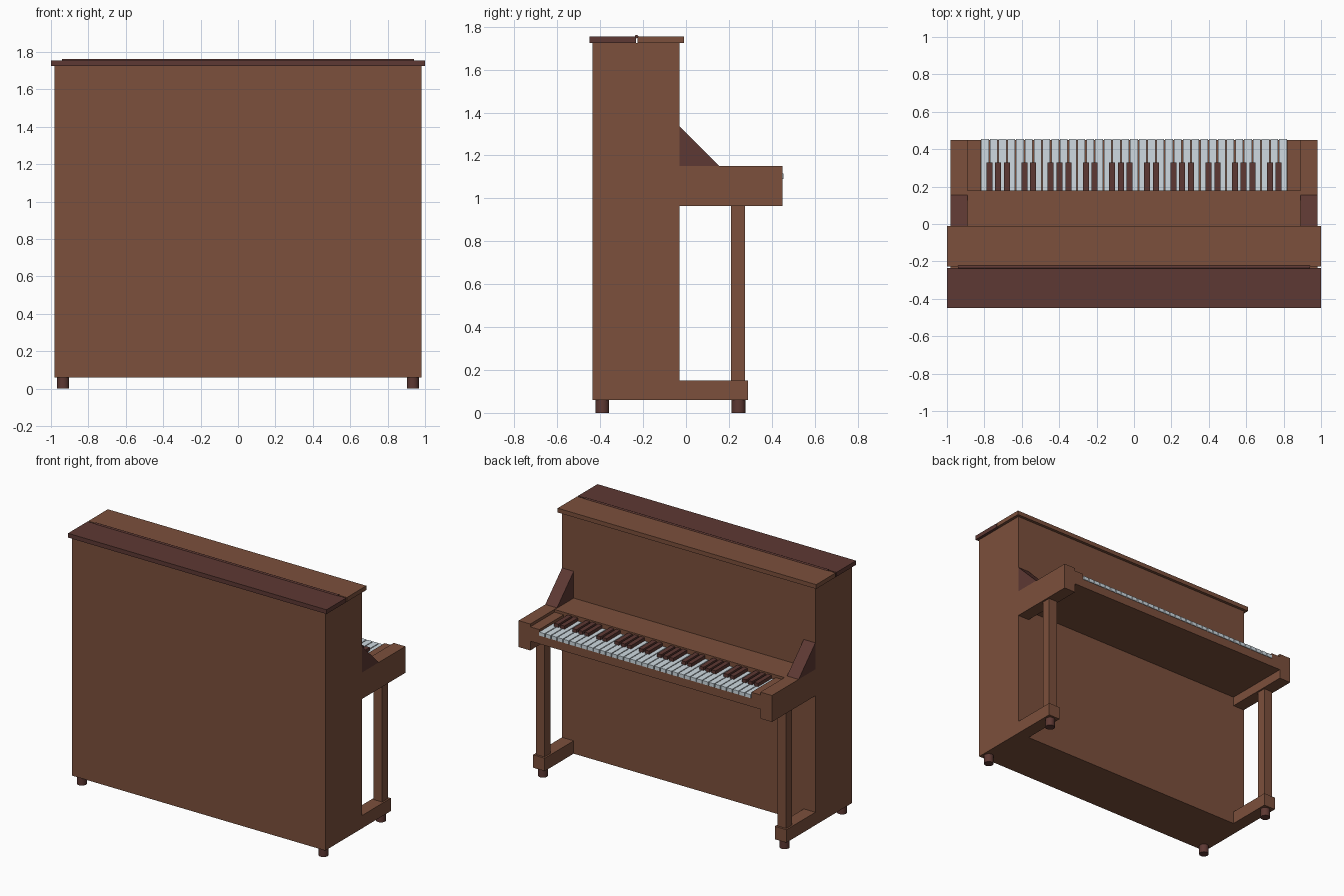
import bpy, bmesh, math
from mathutils import Matrix

if "Cube" in bpy.data.objects:
    bpy.data.objects.remove(bpy.data.objects["Cube"])


def mat(name, rgb):
    m = bpy.data.materials.new(name)
    m.diffuse_color = (*rgb, 1)
    m.use_nodes = True
    m.node_tree.nodes["Principled BSDF"].inputs["Base Color"].default_value = m.diffuse_color
    return m


WOOD = mat("wood", (0.20, 0.08, 0.045))
DARK = mat("dark_wood", (0.11, 0.04, 0.033))
IVORY = mat("ivory", (0.62, 0.70, 0.75))


def finish(name, bm, material):
    bmesh.ops.recalc_face_normals(bm, faces=bm.faces)
    me = bpy.data.meshes.new(name)
    bm.to_mesh(me)
    bm.free()
    me.materials.append(material)
    ob = bpy.data.objects.new(name, me)
    bpy.context.collection.objects.link(ob)
    return ob


def add_box(bm, x, y, z):
    size = [b - a for a, b in (x, y, z)]
    mid = [(a + b) / 2 for a, b in (x, y, z)]
    bmesh.ops.create_cube(bm, size=1, matrix=Matrix.Translation(mid) @ Matrix.Diagonal((*size, 1)))


def box(name, x, y, z, material=WOOD):
    bm = bmesh.new()
    add_box(bm, x, y, z)
    return finish(name, bm, material)


def cylinder(name, radius, length, matrix, material=DARK, sides=24):
    bm = bmesh.new()
    bmesh.ops.create_cone(bm, cap_ends=True, segments=sides, radius1=radius,
                          radius2=radius, depth=length, matrix=matrix)
    for f in bm.faces:
        f.smooth = len(f.verts) == 4
    for e in bm.edges:
        e.smooth = all(f.smooth for f in e.link_faces)
    return finish(name, bm, material)


def mirrored(ob):
    m = ob.modifiers.new("mirror", 'MIRROR')
    m.use_axis = (True, False, False)
    return ob


# Case and two-part lid with hinge
box("case", (-0.98, 0.98), (-0.435, -0.03), (0.06, 1.725))
box("rear_lid", (-1, 1), (-0.45, -0.234), (1.725, 1.755), DARK)
box("front_lid", (-1, 1), (-0.226, -0.01), (1.725, 1.755))
cylinder("lid_hinge", 0.008, 1.88,
         Matrix.Translation((0, -0.23, 1.754)) @ Matrix.Rotation(math.pi / 2, 4, 'Y'), sides=12)

# Keyboard shelf
box("key_bed", (-0.89, 0.89), (-0.03, 0.45), (1.03, 1.09))
box("fallboard", (-0.89, 0.89), (-0.03, 0.18), (1.09, 1.148))
mirrored(box("key_block", (0.82, 0.89), (0.18, 0.45), (1.09, 1.13)))
mirrored(box("arm", (0.89, 0.98), (-0.03, 0.45), (0.965, 1.15)))

# Sloped cheeks above the arms
bm = bmesh.new()
tri = [bm.verts.new((0.89, y, z)) for y, z in ((-0.03, 1.15), (0.155, 1.15), (-0.03, 1.335))]
face = bm.faces.new(tri)
ext = bmesh.ops.extrude_face_region(bm, geom=[face])
bmesh.ops.translate(bm, vec=(0.09, 0, 0),
                    verts=[g for g in ext["geom"] if isinstance(g, bmesh.types.BMVert)])
mirrored(finish("cheek", bm, DARK))

# Legs, toe blocks and feet
mirrored(box("front_leg", (0.902, 0.968), (0.21, 0.275), (0.15, 0.965)))
mirrored(box("toe_block", (0.89, 0.98), (-0.03, 0.29), (0.06, 0.15)))
for name, y in (("front_foot", 0.245), ("rear_foot", -0.39)):
    mirrored(cylinder(name, 0.032, 0.06, Matrix.Translation((0.935, y, 0.03))))

# Five octaves of keys, starting on F
pitch = 1.64 / 35
white, black = bmesh.new(), bmesh.new()
for i in range(35):
    x = -0.82 + i * pitch
    add_box(white, (x + 0.003, x + pitch - 0.003), (0.18, 0.455), (1.09, 1.115))
    if i % 7 in (1, 2, 3, 5, 6):
        add_box(black, (x - 0.016, x + 0.016), (0.18, 0.33), (1.10, 1.138))
finish("white_keys", white, IVORY)
finish("black_keys", black, DARK)
